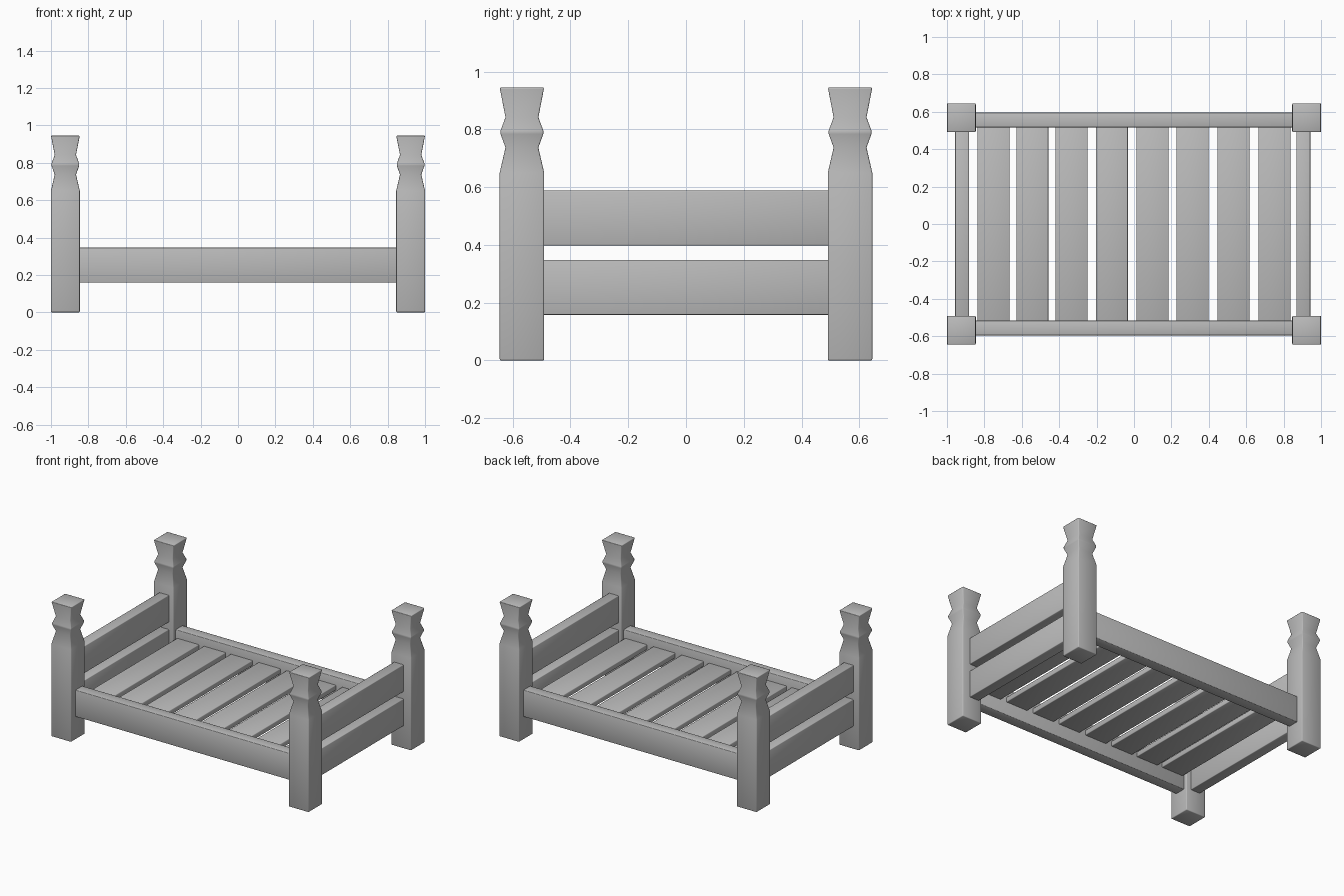
import bpy, bmesh

if "Cube" in bpy.data.objects:
    bpy.data.objects.remove(bpy.data.objects["Cube"], do_unlink=True)

grey = bpy.data.materials.new("plain grey")
grey.use_nodes = True
colour = (0.5, 0.5, 0.5, 1)
grey.diffuse_color = colour
grey.node_tree.nodes["Principled BSDF"].inputs["Base Color"].default_value = colour


def finish(name, bm, location, bevel):
    bmesh.ops.recalc_face_normals(bm, faces=bm.faces)
    for face in bm.faces:
        face.smooth = True
    mesh = bpy.data.meshes.new(name)
    bm.to_mesh(mesh)
    bm.free()
    mesh.materials.append(grey)
    obj = bpy.data.objects.new(name, mesh)
    obj.location = location
    bpy.context.collection.objects.link(obj)
    mod = obj.modifiers.new("soft edges", 'BEVEL')
    mod.width = bevel
    mod.segments = 2
    mod.limit_method = 'ANGLE'
    mod.angle_limit = 1.0
    return obj


def board(name, location, size):
    bm = bmesh.new()
    bmesh.ops.create_cube(bm, size=1)
    bmesh.ops.scale(bm, vec=size, verts=bm.verts)
    return finish(name, bm, location, 0.004)


# Square post with a carved top: (half width, height)
PROFILE = [(0.077, 0), (0.077, 0.65), (0.057, 0.737), (0.074, 0.784),
           (0.074, 0.796), (0.057, 0.842), (0.077, 0.945)]


def post(name, x, y):
    bm = bmesh.new()
    rings = [[bm.verts.new((sx * h, sy * h, z))
              for sx, sy in ((-1, -1), (1, -1), (1, 1), (-1, 1))]
             for h, z in PROFILE]
    for low, high in zip(rings, rings[1:]):
        for i in range(4):
            j = (i + 1) % 4
            bm.faces.new((low[i], low[j], high[j], high[i]))
    bm.faces.new(rings[0][::-1])
    bm.faces.new(rings[-1])
    return finish(name, bm, (x, y, 0), 0.005)


# Corner posts
for side, sx in (("left", 1), ("right", -1)):
    for end, sy in (("front", -1), ("back", 1)):
        post(f"{end}_{side}_post", sx * 0.923, sy * 0.568)

# Long rails
for end, sy in (("front", -1), ("back", 1)):
    board(f"{end}_rail", (0, sy * 0.556, 0.253), (1.72, 0.078, 0.187))

# Two boards at each end
for side, x in (("left", 0.905), ("right", -0.919)):
    for level, z in (("lower", 0.253), ("upper", 0.493)):
        board(f"{side}_{level}_board", (x, 0, z), (0.075, 1.0, 0.19))

# Slats, slightly uneven in spacing
SLAT_X = (-0.751, -0.543, -0.334, -0.118, 0.099, 0.313, 0.532, 0.751)
for i, x in enumerate(SLAT_X):
    board(f"slat_{i + 1}", (x, 0, 0.271), (0.171, 1.06, 0.036))
